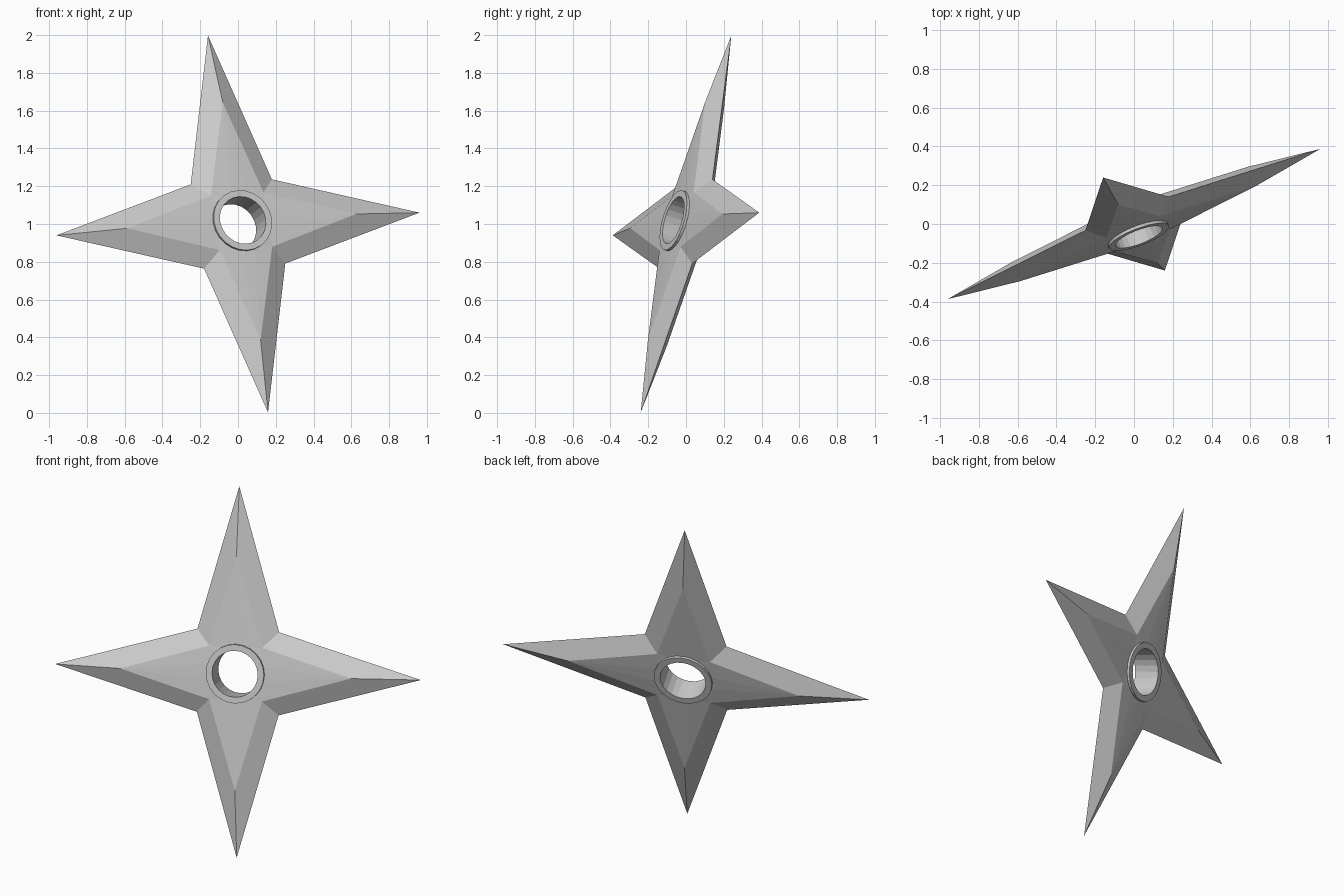
import bpy, bmesh, math
from mathutils import Matrix, Vector

if "Cube" in bpy.data.objects:
    bpy.data.objects.remove(bpy.data.objects["Cube"])

# Tilted frame: two arm directions and the face normal
U = Vector((0.96, 0.387, 0.06)).normalized()
V = Vector((-0.158, 0.24, 0.997))
V = (V - U * V.dot(U)).normalized()
N = U.cross(V)
FRAME = Matrix((U, V, N)).transposed().to_4x4()
FRAME.translation = (0, 0, 1.0)

SEG = 24
RING_OUT, RING_IN = 0.165, 0.13

steel = bpy.data.materials.new("steel_grey")
steel.diffuse_color = (0.6, 0.6, 0.6, 1)
steel.use_nodes = True
steel.node_tree.nodes["Principled BSDF"].inputs["Base Color"].default_value = steel.diffuse_color


def make_object(name, bm):
    bmesh.ops.recalc_face_normals(bm, faces=bm.faces)
    bm.transform(FRAME)
    mesh = bpy.data.meshes.new(name)
    bm.to_mesh(mesh)
    bm.free()
    mesh.materials.append(steel)
    obj = bpy.data.objects.new(name, mesh)
    bpy.context.collection.objects.link(obj)
    return obj


def star(bm, tip, notch, h):
    """Loop of eight points: arm tips alternating with notches."""
    pts = []
    for i in range(8):
        r = tip if i % 2 == 0 else notch * math.sqrt(2)
        a = i * math.pi / 4
        pts.append(bm.verts.new((r * math.cos(a), r * math.sin(a), h)))
    return pts


def circle(bm, r, h):
    return [bm.verts.new((r * math.cos(i * math.tau / SEG),
                          r * math.sin(i * math.tau / SEG), h)) for i in range(SEG)]


def bridge(bm, a, b):
    n = len(a)
    for i in range(n):
        j = (i + 1) % n
        bm.faces.new((a[i], a[j], b[j], b[i]))


# Four-armed blade: sharp outer edge, bevels, flat centre on both sides
bm = bmesh.new()
edge = star(bm, 1.038, 0.232, 0)
for side in (1, -1):
    flat = star(bm, 0.655, 0.15, side * 0.056)
    rim = circle(bm, RING_OUT, side * 0.06)
    bridge(bm, edge, flat)
    for i in range(8):
        s, t = flat[i], flat[(i + 1) % 8]
        c = [rim[(3 * i + k) % SEG] for k in range(4)]
        bm.faces.new((s, c[1], c[0]))
        bm.faces.new((s, t, c[2], c[1]))
        bm.faces.new((t, c[3], c[2]))
make_object("blade", bm)

# Raised ring lining the central hole
bm = bmesh.new()
profile = [(RING_OUT, 0.058), (RING_OUT, 0.075), (RING_IN, 0.075),
           (RING_IN, -0.075), (RING_OUT, -0.075), (RING_OUT, -0.058)]
loops = [circle(bm, r, h) for r, h in profile]
for a, b in zip(loops, loops[1:]):
    bridge(bm, a, b)
bridge(bm, loops[-1], loops[0])
ring = make_object("hub_ring", bm)
for o in bpy.context.view_layer.objects:
    o.select_set(o == ring)
bpy.context.view_layer.objects.active = ring
bpy.ops.object.shade_smooth_by_angle(angle=math.radians(30))
